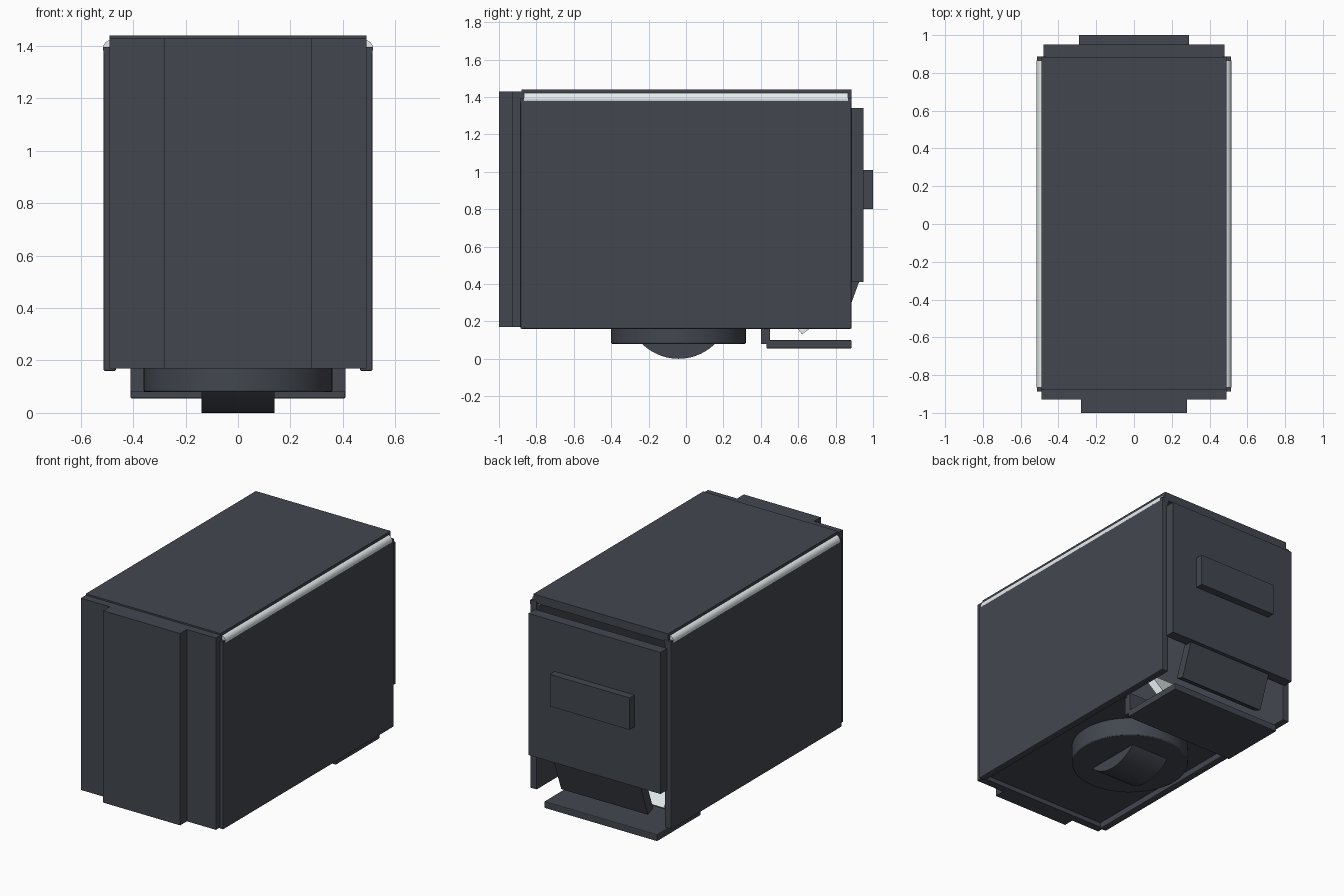
import bpy, bmesh, math
from mathutils import Matrix

if "Cube" in bpy.data.objects:
    bpy.data.objects.remove(bpy.data.objects["Cube"])


def material(name, color):
    m = bpy.data.materials.new(name)
    m.diffuse_color = color
    m.use_nodes = True
    m.node_tree.nodes["Principled BSDF"].inputs["Base Color"].default_value = m.diffuse_color
    return m


DARK = material("dark_slate", (0.055, 0.063, 0.078, 1))
PALE = material("pale_tube", (0.8, 0.85, 0.87, 1))


def finish(name, bm, mat, bevel=0):
    bmesh.ops.recalc_face_normals(bm, faces=bm.faces)
    me = bpy.data.meshes.new(name)
    bm.to_mesh(me)
    bm.free()
    ob = bpy.data.objects.new(name, me)
    bpy.context.collection.objects.link(ob)
    me.materials.append(mat)
    if bevel:
        mod = ob.modifiers.new("bevel", 'BEVEL')
        mod.width = bevel
        mod.segments = 2
    return ob


def box(name, x, y, z, mat=DARK, bevel=0):
    """Box from (min, max) ranges."""
    bm = bmesh.new()
    bmesh.ops.create_cube(bm, size=1)
    for v in bm.verts:
        v.co = [(a + b) / 2 + c * (b - a) for (a, b), c in zip((x, y, z), v.co)]
    return finish(name, bm, mat, bevel)


def side_profile(name, pts, half, mat=DARK):
    """Extrude a (y, z) outline across x = -half..half."""
    bm = bmesh.new()
    f = bm.faces.new([bm.verts.new((-half, y, z)) for y, z in pts])
    ext = bmesh.ops.extrude_face_region(bm, geom=[f])["geom"]
    bmesh.ops.translate(bm, vec=(2 * half, 0, 0),
                        verts=[g for g in ext if isinstance(g, bmesh.types.BMVert)])
    return finish(name, bm, mat)


def cylinder(name, r, depth, matrix, segs, mat=DARK, bevel=0):
    bm = bmesh.new()
    bmesh.ops.create_cone(bm, cap_ends=True, segments=segs, radius1=r, radius2=r,
                          depth=depth, matrix=matrix)
    ob = finish(name, bm, mat, bevel)
    smooth(ob)
    return ob


def smooth(ob):
    bpy.ops.object.select_all(action='DESELECT')
    ob.select_set(True)
    bpy.context.view_layer.objects.active = ob
    bpy.ops.object.shade_smooth_by_angle(angle=math.radians(35))


# hollow casing
box("top_plate", (-.49, .49), (-.88, .885), (1.385, 1.44))
box("bottom_plate", (-.47, .47), (-.88, .42), (.2, .24))
box("front_plate", (-.49, .49), (-.93, -.88), (.17, 1.43))
box("front_raised_panel", (-.28, .28), (-1, -.93), (.17, 1.43))

# side walls with corner light tubes and their end stops
for s, side in ((-1, "left"), (1, "right")):
    xr = tuple(sorted((s * .465, s * .513)))
    box(side + "_wall", xr, (-.885, .885), (.16, 1.385), bevel=.006)
    cylinder(side + "_light_tube", .033, 1.73,
             Matrix.Translation((s * .482, 0, 1.39)) @ Matrix.Rotation(math.pi / 2, 4, 'X'),
             24, PALE)
    for y in (-.875, .875):
        box(side + "_tube_stop", xr, (y - .011, y + .011), (1.37, 1.395))

# back door and handle
box("back_door", (-.48, .48), (.88, .95), (.41, 1.34))
box("door_handle", (-.29, .29), (.95, 1.0), (.80, 1.01))

# slanted flap under the door, inner chute plate
side_profile("chute_flap", [(.925, .41), (.845, .19), (.79, .21), (.87, .43)], .315)
side_profile("inner_chute", [(.62, .13), (.66, .16), (.52, .36), (.48, .33)], .3, PALE)

# tray with raised lip
box("tray", (-.41, .41), (.43, .885), (.055, .10), bevel=.005)
box("tray_lip", (-.41, .41), (.40, .45), (.08, .22))

# round turntable base and curved foot
cylinder("base_disc", .36, .14, Matrix.Translation((0, -.04, .15)), 48, bevel=.006)
R, half_angle = .278, math.asin(.195 / .278)
arc = [half_angle * (i / 12 - 1) for i in range(25)]
foot = side_profile("curved_foot",
                    [(-.04 + R * math.sin(a), R - R * math.cos(a)) for a in arc], .14)
smooth(foot)
